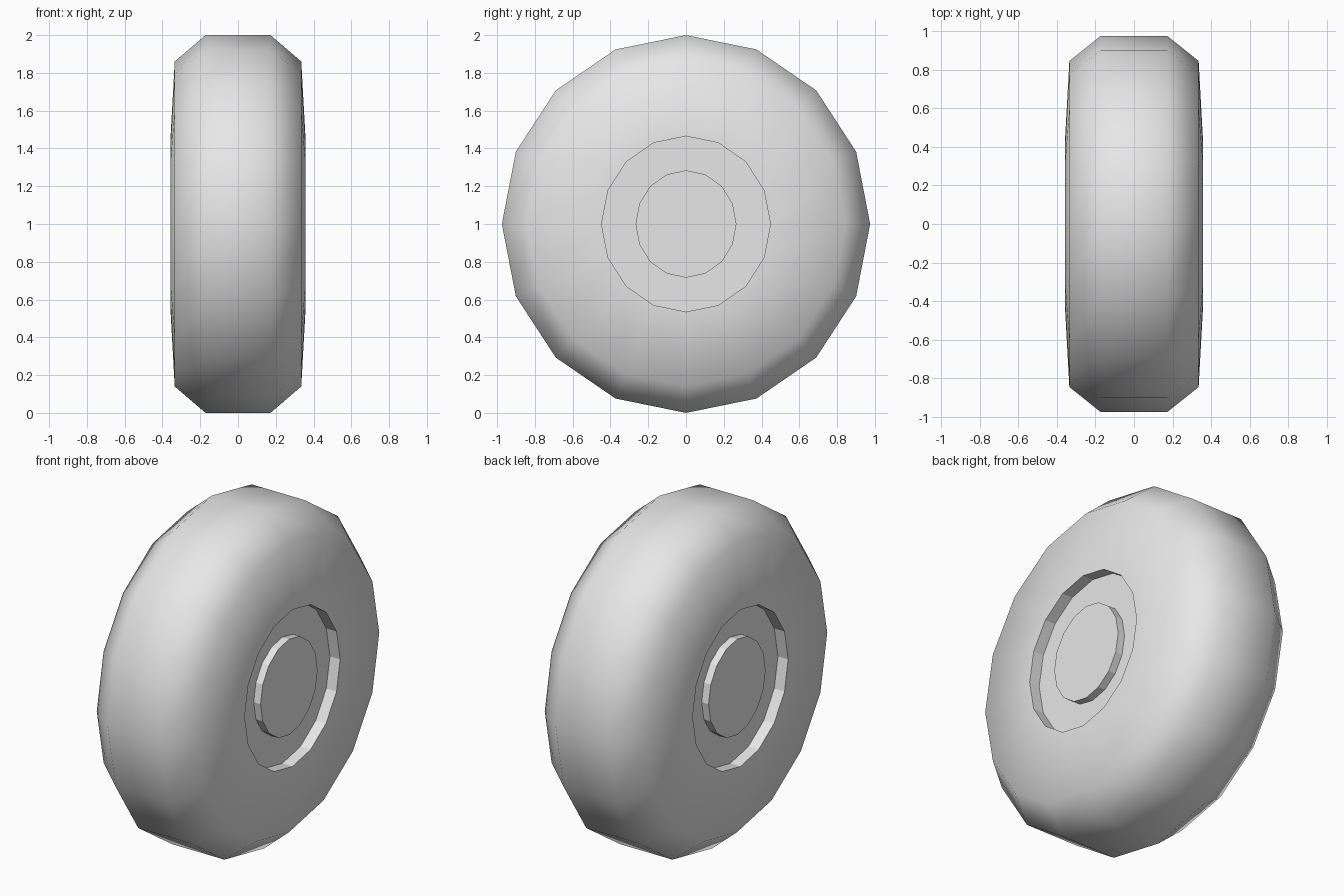
import bpy
import bmesh
import math

SIDES = 16

if "Cube" in bpy.data.objects:
    bpy.data.objects.remove(bpy.data.objects["Cube"], do_unlink=True)

grey = bpy.data.materials.new("light grey")
grey.use_nodes = True
grey.diffuse_color = (0.8, 0.8, 0.8, 1)
grey.node_tree.nodes["Principled BSDF"].inputs["Base Color"].default_value = (0.8, 0.8, 0.8, 1)


def lathe(name, rings, smooth_radius):
    """Skin slightly oval rings (x, y radius, z radius) and close both ends."""
    bm = bmesh.new()
    loops = []
    for x, ry, rz in rings:
        loop = []
        for i in range(SIDES):
            a = math.tau * i / SIDES
            loop.append(bm.verts.new((x, ry * math.sin(a), 1 + rz * math.cos(a))))
        loops.append(loop)
    for ring, (low, high) in enumerate(zip(loops, loops[1:])):
        smooth = min(rings[ring][2], rings[ring + 1][2]) >= smooth_radius
        # Rounded rubber is smooth, recess walls stay faceted
        smooth = smooth and rings[ring][0:2] != rings[ring + 1][0:2]
        if rings[ring][1] == rings[ring + 1][1] < 0.9:
            smooth = False
        for i in range(SIDES):
            j = (i + 1) % SIDES
            bm.faces.new((low[i], low[j], high[j], high[i])).smooth = smooth
    bm.faces.new(loops[0])
    bm.faces.new(loops[-1])
    bmesh.ops.recalc_face_normals(bm, faces=bm.faces)
    # Crease the lips of the recess
    for e in bm.edges:
        if any(not f.smooth for f in e.link_faces):
            e.smooth = False
    mesh = bpy.data.meshes.new(name)
    bm.to_mesh(mesh)
    bm.free()
    mesh.materials.append(grey)
    obj = bpy.data.objects.new(name, mesh)
    bpy.context.collection.objects.link(obj)
    return obj


# Tyre: recess floor, recess lip, shoulder and tread edge, mirrored across x
half = [(0.29, 0.447, 0.465), (0.357, 0.447, 0.465),
        (0.335, 0.845, 0.86), (0.172, 0.975, 1.0)]
lathe("tyre", [(-x, ry, rz) for x, ry, rz in half] + half[::-1], 0.4)

# Raised hub disc in each recess
for side, label in ((1, "left"), (-1, "right")):
    lathe("hub_" + label, [(side * 0.29, 0.267, 0.284), (side * 0.335, 0.267, 0.284)], 0.4)
